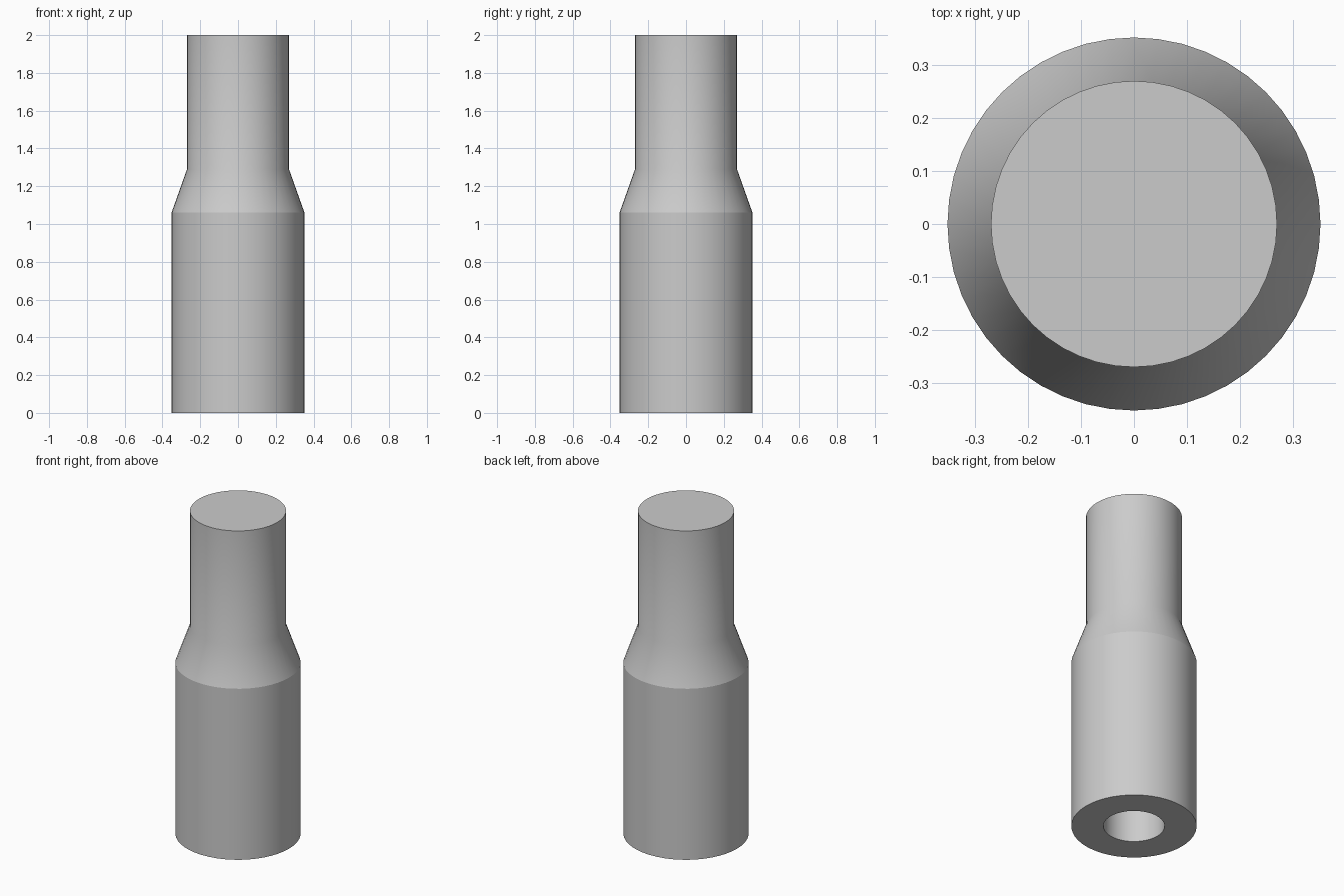
import bpy
import bmesh
import math

SEGMENTS = 48
BODY_R, NECK_R, BORE_R = 0.352, 0.27, 0.172
SHOULDER_Z, NECK_Z, TOP_Z, BORE_Z = 1.06, 1.29, 2.0, 1.06

cube = bpy.data.objects.get("Cube")
if cube:
    bpy.data.objects.remove(cube, do_unlink=True)

# Single plain grey
grey = bpy.data.materials.new("plain_grey")
grey.use_nodes = True
colour = (0.6, 0.6, 0.6, 1)
grey.diffuse_color = colour
bsdf = next(n for n in grey.node_tree.nodes if n.type == 'BSDF_PRINCIPLED')
bsdf.inputs["Base Color"].default_value = colour


def ring(bm, radius, z):
    angles = [math.tau * i / SEGMENTS for i in range(SEGMENTS)]
    return [bm.verts.new((radius * math.cos(a), radius * math.sin(a), z))
            for a in angles]


# Rings from the blind bore's ceiling, round the base and up to the top
profile = [(BORE_R, BORE_Z), (BORE_R, 0), (BODY_R, 0),
           (BODY_R, SHOULDER_Z), (NECK_R, NECK_Z), (NECK_R, TOP_Z)]
bm = bmesh.new()
rings = [ring(bm, r, z) for r, z in profile]
for low, high in zip(rings, rings[1:]):
    for i in range(SEGMENTS):
        j = (i + 1) % SEGMENTS
        bm.faces.new((low[i], low[j], high[j], high[i]))
bm.faces.new(rings[-1])
bm.faces.new(rings[0])
bmesh.ops.recalc_face_normals(bm, faces=bm.faces)

# Smooth walls, crisp rims; only the neck blends softly into the taper
for face in bm.faces:
    face.smooth = True
soft = set(rings[4])
for edge in bm.edges:
    a, b = edge.verts
    if abs(a.co.z - b.co.z) < 1e-5 and a not in soft:
        if abs(a.co.xy.length - b.co.xy.length) < 1e-4:
            edge.smooth = False

mesh = bpy.data.meshes.new("stepped_sleeve")
bm.to_mesh(mesh)
bm.free()
mesh.materials.append(grey)
sleeve = bpy.data.objects.new("stepped_sleeve", mesh)
bpy.context.collection.objects.link(sleeve)
